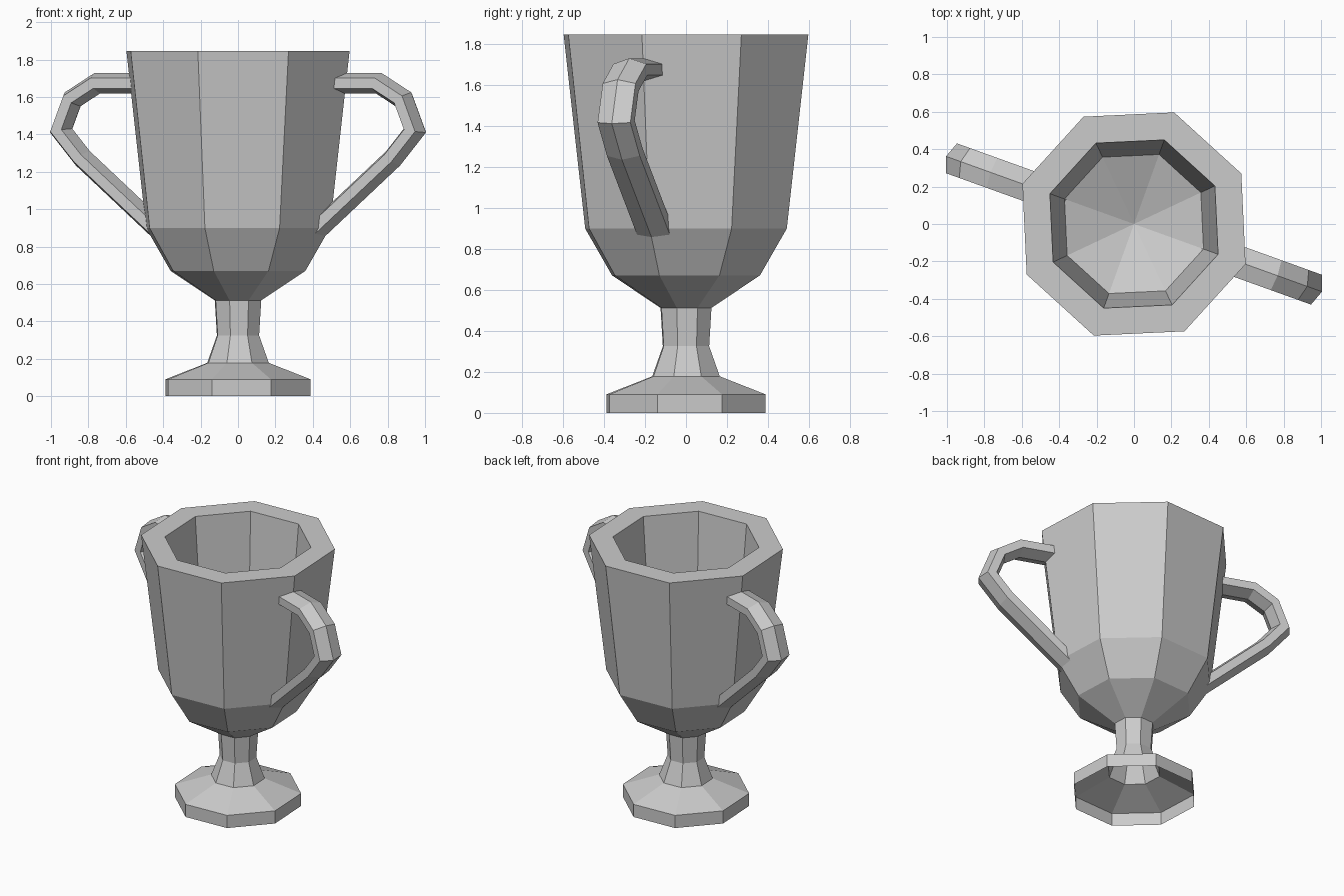
import bpy
import bmesh
import math
from mathutils import Matrix, Vector

if "Cube" in bpy.data.objects:
    bpy.data.objects.remove(bpy.data.objects["Cube"])

TURN = math.radians(-19.8)


def finish(bm, name):
    bmesh.ops.recalc_face_normals(bm, faces=bm.faces)
    bmesh.ops.rotate(bm, verts=bm.verts, cent=(0, 0, 0), matrix=Matrix.Rotation(TURN, 3, 'Z'))
    mesh = bpy.data.meshes.new(name)
    bm.to_mesh(mesh)
    bm.free()
    obj = bpy.data.objects.new(name, mesh)
    bpy.context.collection.objects.link(obj)
    return obj


def bridge(bm, rings):
    for a, b in zip(rings, rings[1:]):
        n = len(a)
        for i in range(n):
            j = (i + 1) % n
            bm.faces.new((a[i], a[j], b[j], b[i]))


# Cup: eight-sided shell, hollow under the foot, with a thick rim and inner wall
profile = [(0.413, 0), (0.413, 0.09), (0.175, 0.178), (0.12, 0.325), (0.132, 0.512),
           (0.383, 0.67), (0.522, 0.898), (0.634, 1.845), (0.478, 1.845), (0.395, 0.90)]
bm = bmesh.new()
rings = []
for r, z in profile:
    angles = [math.tau * i / 8 for i in range(8)]
    rings.append([bm.verts.new((r * math.cos(a), r * math.sin(a), z)) for a in angles])
bridge(bm, rings)
# Shallow cone floor inside the bowl
tip = bm.verts.new((0, 0, 0.74))
last = rings[-1]
for i in range(8):
    bm.faces.new((last[i], last[(i + 1) % 8], tip))
finish(bm, "cup")

# Handles: flattened hexagon section swept along a bent path with mitred corners
path = [Vector(p) for p in [(0.54, 1.673), (0.80, 1.673), (0.94, 1.587),
                            (1.005, 1.42), (0.882, 1.272), (0.42, 0.862)]]


def make_handle(name, side):
    bm = bmesh.new()
    rings = []
    for k, p in enumerate(path):
        before = (p - path[k - 1]).normalized() if k > 0 else None
        after = (path[k + 1] - p).normalized() if k < len(path) - 1 else None
        before, after = before or after, after or before
        along = (before + after).normalized()
        normal = Vector((-along.y, along.x)) / along.dot(before)
        ring = []
        for i in range(6):
            a = math.tau * i / 6
            q = p + normal * 0.055 * math.cos(a)
            width = 0.098 * math.sin(a)
            ring.append(bm.verts.new((side * q.x, side * width, q.y)))
        rings.append(ring)
    bridge(bm, rings)
    bm.faces.new(rings[0])
    bm.faces.new(rings[-1])
    finish(bm, name)


make_handle("right_handle", 1)
make_handle("left_handle", -1)
